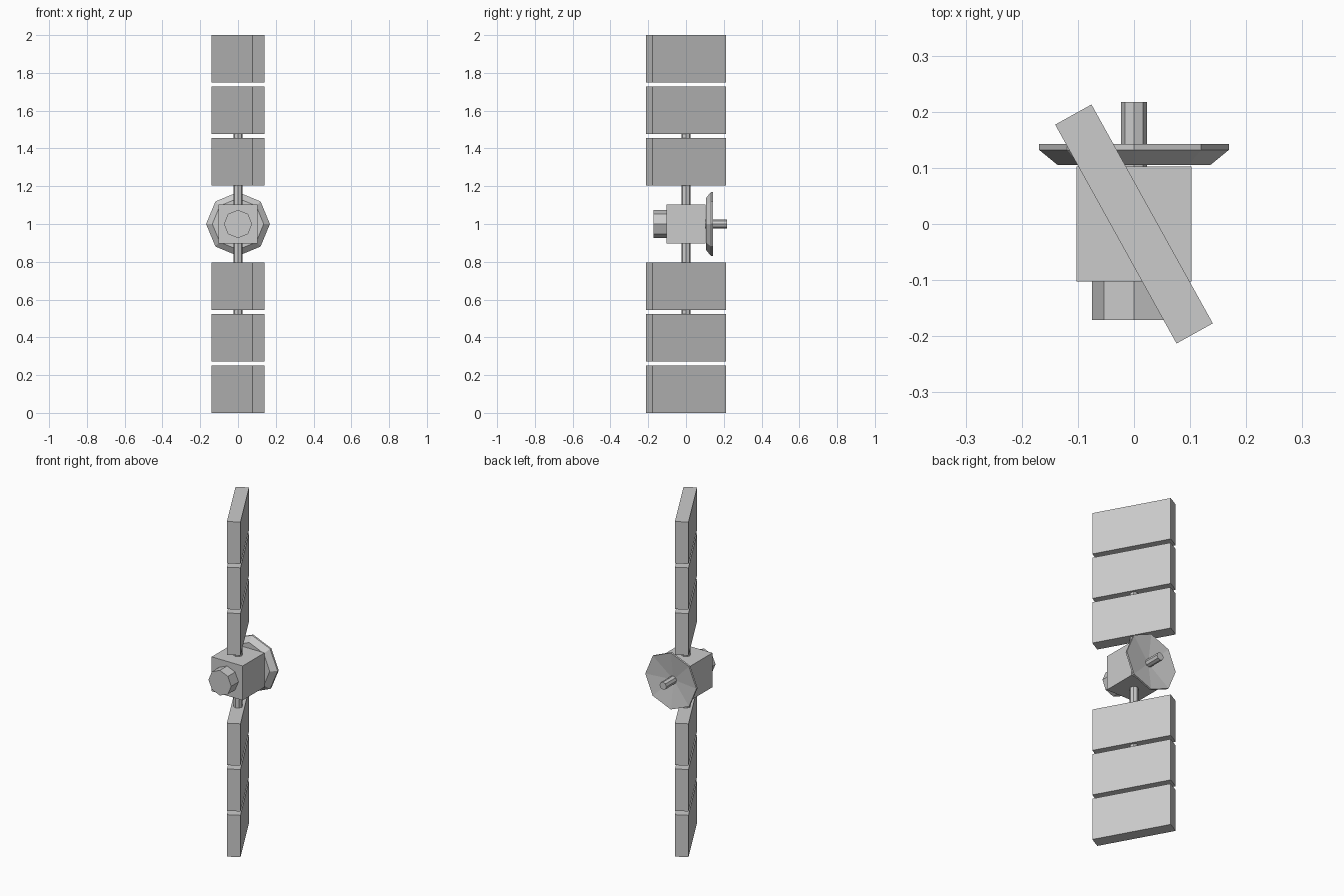
import bpy, bmesh, math
from mathutils import Matrix, Vector

if "Cube" in bpy.data.objects:
    bpy.data.objects.remove(bpy.data.objects["Cube"])

CENTRE = Vector((0, 0, 1))


def finish(name, bm):
    bmesh.ops.recalc_face_normals(bm, faces=bm.faces)
    mesh = bpy.data.meshes.new(name)
    bm.to_mesh(mesh)
    bm.free()
    obj = bpy.data.objects.new(name, mesh)
    bpy.context.collection.objects.link(obj)
    return obj


def box(name, size, centre, turn=0.0):
    bm = bmesh.new()
    mat = (Matrix.Translation(centre) @ Matrix.Rotation(turn, 4, 'Z')
           @ Matrix.Diagonal((*size, 1)))
    bmesh.ops.create_cube(bm, size=1, matrix=mat)
    return finish(name, bm)


def lathe(name, profile, axis='Y', sides=8):
    """Revolve (radius, distance) points around an axis through the centre."""
    bm = bmesh.new()
    rings = []
    for r, d in profile:
        ring = []
        for i in range(sides if r else 1):
            a = 2 * math.pi * i / sides
            u, v = r * math.cos(a), r * math.sin(a)
            p = (u, d, v) if axis == 'Y' else (u, v, d)
            ring.append(bm.verts.new(CENTRE + Vector(p)))
        rings.append(ring)
    for a, b in zip(rings, rings[1:]):
        for i in range(sides):
            j = (i + 1) % sides
            if len(a) == 1:
                bm.faces.new((a[0], b[i], b[j]))
            elif len(b) == 1:
                bm.faces.new((a[i], a[j], b[0]))
            else:
                bm.faces.new((a[i], a[j], b[j], b[i]))
    # flat end caps
    for ring in (rings[0], rings[-1]):
        if len(ring) > 1:
            bm.faces.new(ring)
    return finish(name, bm)


# Central body
box("body", (0.205, 0.205, 0.205), CENTRE)

# Front thruster and the mast that carries the panels
lathe("thruster", [(0.075, -0.171), (0.075, -0.10)])
lathe("panel_mast", [(0.025, -0.5), (0.025, 0.5)], axis='Z')

# Shallow hollow dish and its feed on the back
lathe("dish", [(0, 0.105), (0.136, 0.105), (0.169, 0.132),
               (0.169, 0.143), (0, 0.118)])
lathe("dish_feed", [(0.023, 0.10), (0.023, 0.217)])

# Three solar panels above and three below, turned about the mast
for side, label in ((1, "upper"), (-1, "lower")):
    for i in range(3):
        z = 1 + side * (0.329 + 0.273 * i)
        box(f"{label}_solar_panel_{i + 1}", (0.074, 0.446, 0.25),
            (0, 0, z), math.radians(29))
